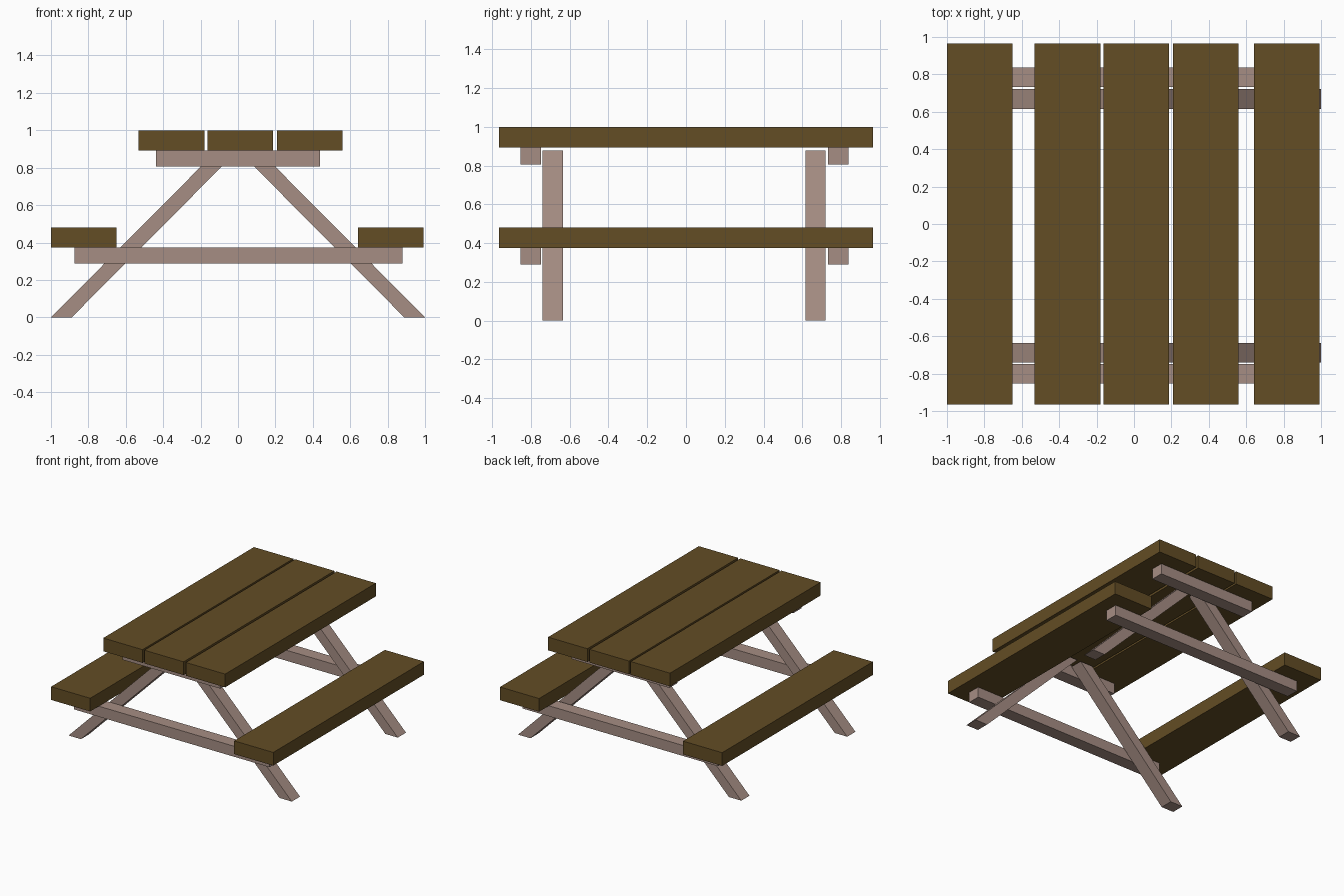
import bpy

if "Cube" in bpy.data.objects:
    bpy.data.objects.remove(bpy.data.objects["Cube"])


def material(name, rgb):
    m = bpy.data.materials.new(name)
    m.diffuse_color = (*rgb, 1)
    m.use_nodes = True
    m.node_tree.nodes["Principled BSDF"].inputs["Base Color"].default_value = m.diffuse_color
    return m


plank_wood = material("dark_wood", (0.125, 0.074, 0.018))
frame_wood = material("pale_wood", (0.38, 0.27, 0.23))


def prism(name, profile, y0, y1, mat):
    """Extrude a four-point x-z profile from y0 to y1."""
    verts = [(x, y0, z) for x, z in profile] + [(x, y1, z) for x, z in profile]
    n = len(profile)
    faces = [tuple(range(n)), tuple(reversed(range(n, 2 * n)))]
    faces += [(i, i + n, (i + 1) % n + n, (i + 1) % n) for i in range(n)]
    mesh = bpy.data.meshes.new(name)
    mesh.from_pydata(verts, [], faces)
    mesh.materials.append(mat)
    obj = bpy.data.objects.new(name, mesh)
    bpy.context.collection.objects.link(obj)
    return obj


def board(name, x0, x1, y0, y1, z0, z1, mat):
    return prism(name, [(x0, z0), (x1, z0), (x1, z1), (x0, z1)], y0, y1, mat)


# Table top planks
for i, x in enumerate((-0.532, -0.164, 0.208)):
    board(f"top_plank_{i + 1}", x, x + 0.352, -0.964, 0.964, 0.893, 1.0, plank_wood)

# Bench seats
for side, x in (("left", -0.999), ("right", 0.641)):
    board(f"{side}_seat", x, x + 0.350, -0.964, 0.964, 0.374, 0.481, plank_wood)

# End frames: cross beams outside, slanted legs just inside
for end, beam_y, leg_y in (("front", -0.853, -0.740), ("back", 0.733, 0.616)):
    board(f"{end}_top_beam", -0.438, 0.438, beam_y, beam_y + 0.105, 0.807, 0.893, frame_wood)
    board(f"{end}_seat_beam", -0.873, 0.880, beam_y, beam_y + 0.105, 0.289, 0.374, frame_wood)
    for side, s in (("left", -1), ("right", 1)):
        profile = [(s * 0.889, 0), (s * 1.0, 0), (s * 0.128, 0.877), (s * 0.016, 0.877)]
        if s < 0:
            profile.reverse()
        prism(f"{end}_{side}_leg", profile, leg_y, leg_y + 0.105, frame_wood)
